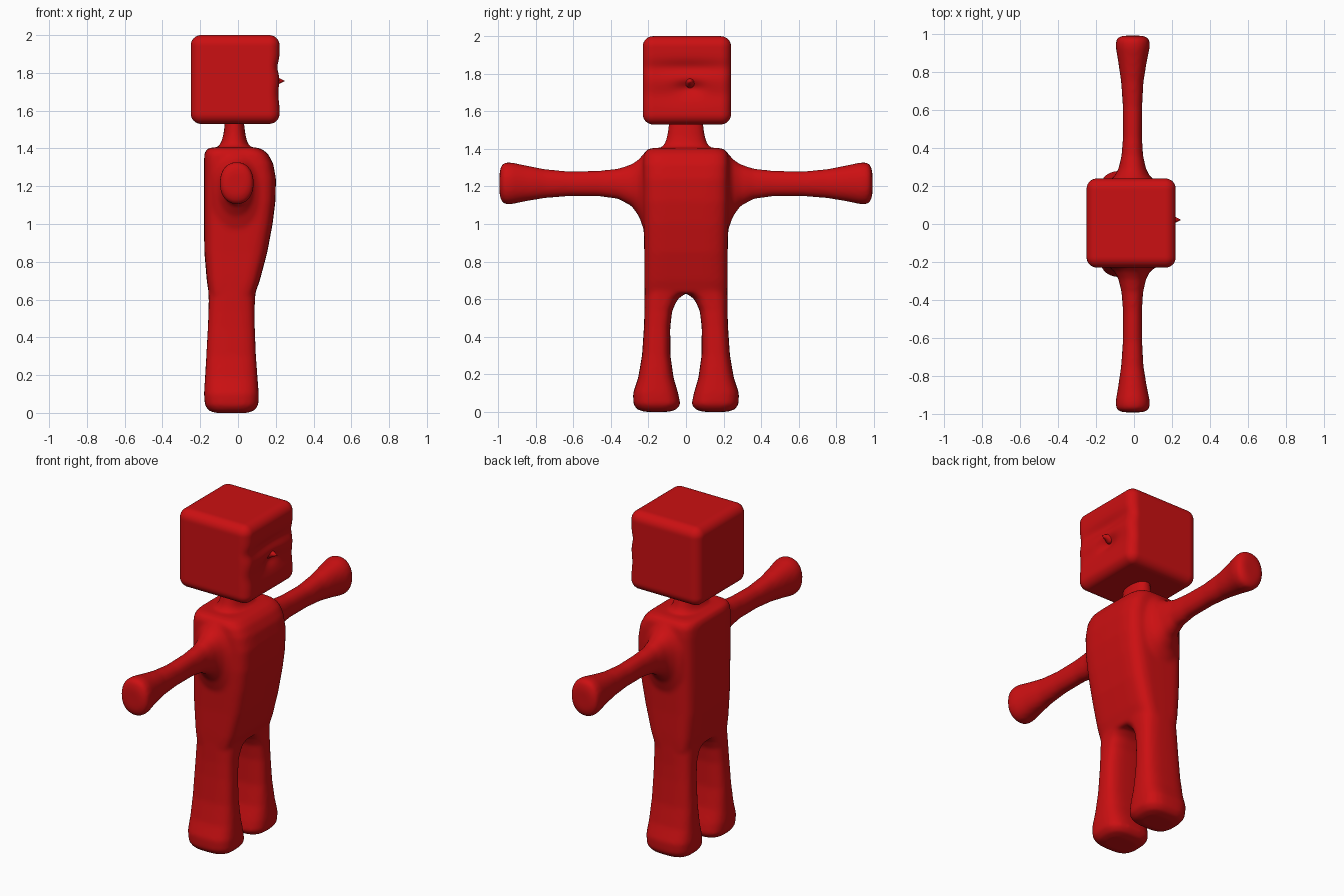
import bpy, bmesh, math
from mathutils import Vector

default = bpy.data.objects.get("Cube")
if default:
    bpy.data.objects.remove(default, do_unlink=True)

red = bpy.data.materials.new("red")
red.use_nodes = True
RED = (0.6, 0.005, 0.006, 1)
red.diffuse_color = RED
red.node_tree.nodes["Principled BSDF"].inputs["Base Color"].default_value = RED


def finish(name, bm):
    bmesh.ops.recalc_face_normals(bm, faces=bm.faces)
    mesh = bpy.data.meshes.new(name)
    bm.to_mesh(mesh)
    bm.free()
    obj = bpy.data.objects.new(name, mesh)
    bpy.context.collection.objects.link(obj)
    mesh.materials.append(red)
    for p in mesh.polygons:
        p.use_smooth = True
    return obj


def loft(bm, sections, place, power, sides=40):
    """Skin superellipse sections (t, u0, u1, v0, v1) and cap both ends."""
    rings = []
    for t, u0, u1, v0, v1 in sections:
        ring = []
        for i in range(sides):
            a = 2 * math.pi * i / sides
            c, s = math.cos(a), math.sin(a)
            u = (u0 + u1) / 2 + (u1 - u0) / 2 * math.copysign(abs(c) ** (2 / power), c)
            v = (v0 + v1) / 2 + (v1 - v0) / 2 * math.copysign(abs(s) ** (2 / power), s)
            ring.append(bm.verts.new(place(t, u, v)))
        rings.append(ring)
    for a, b in zip(rings, rings[1:]):
        for i in range(sides):
            j = (i + 1) % sides
            bm.faces.new((a[i], a[j], b[j], b[i]))
    bm.faces.new(rings[0])
    bm.faces.new(rings[-1])


# Sections: position along the part, then its extent in two directions
TORSO = [(0.63, -.155, .09, -.22, .22), (0.7, -.165, .115, -.222, .222),
         (0.85, -.178, .155, -.222, .222), (1.0, -.18, .183, -.226, .226),
         (1.12, -.18, .198, -.23, .23), (1.24, -.18, .201, -.23, .23),
         (1.32, -.18, .186, -.23, .23), (1.37, -.178, .16, -.225, .225),
         (1.395, -.168, .13, -.21, .21), (1.405, -.145, .1, -.18, .18)]
LEG = [(0.0, -.12, .05, .09, .22), (0.012, -.155, .085, .05, .26),
       (0.04, -.175, .108, .03, .28), (0.1, -.18, .11, .042, .282),
       (0.18, -.175, .104, .066, .255), (0.3, -.168, .095, .083, .234),
       (0.45, -.16, .089, .084, .224), (0.54, -.156, .088, .073, .221),
       (0.6, -.155, .09, .044, .221), (0.64, -.157, .094, -.01, .221),
       (0.72, -.16, .11, -.02, .221)]
ARM = [(0.15, -.15, .14, .9, 1.39), (0.225, -.135, .12, .97, 1.375),
       (0.25, -.105, .085, 1.04, 1.345), (0.29, -.082, .064, 1.095, 1.318),
       (0.36, -.066, .048, 1.133, 1.295), (0.46, -.058, .042, 1.147, 1.284),
       (0.62, -.059, .043, 1.148, 1.28), (0.75, -.068, .05, 1.138, 1.292),
       (0.86, -.084, .068, 1.12, 1.313), (0.93, -.096, .083, 1.105, 1.328),
       (0.965, -.096, .083, 1.105, 1.328), (0.985, -.085, .07, 1.125, 1.31),
       (0.993, -.055, .04, 1.16, 1.27)]
NECK = [(1.36, -.12, .085, -.15, .15), (1.405, -.108, .068, -.132, .132),
        (1.43, -.09, .05, -.112, .112), (1.47, -.078, .04, -.1, .1),
        (1.53, -.07, .032, -.092, .092), (1.57, -.07, .032, -.092, .092)]

# Body: all limbs fused into one soft skin
bm = bmesh.new()
loft(bm, TORSO, lambda t, u, v: (u, v, t), 5)
loft(bm, NECK, lambda t, u, v: (u, v, t), 2.3)
for side in (1, -1):
    loft(bm, LEG, lambda t, u, v: (u, side * v, t), 3)
    loft(bm, ARM, lambda t, u, v: (u, side * t, v), 2.2)
body = finish("body", bm)
remesh = body.modifiers.new("fuse", 'REMESH')
remesh.mode = 'VOXEL'
remesh.voxel_size = 0.011
remesh.use_smooth_shade = True
soften = body.modifiers.new("soften", 'SMOOTH')
soften.factor = 0.5
soften.iterations = 8

# Head: rounded block with a pressed-in face on the +x side
HALF, ROUND = 0.235, 0.055
CENTRE = Vector((-0.015, 0.005, 1.765))
bm = bmesh.new()
bmesh.ops.create_cube(bm, size=2 * HALF)
bmesh.ops.subdivide_edges(bm, edges=bm.edges[:], cuts=47, use_grid_fill=True)


def bump(d, width):
    return math.exp(-(d / width) ** 2)


for v in bm.verts:
    core = Vector([max(ROUND - HALF, min(HALF - ROUND, c)) for c in v.co])
    p = core + (v.co - core).normalized() * ROUND
    if p.x > 0.15:
        y, z = p.y, p.z + CENTRE.z
        fade = min(1, max(0, (p.x - 0.15) / 0.07))
        eyes = 0.02 * bump(z - 1.83, 0.04) * bump(y, 0.24)
        mouth = 0.012 * bump(z - 1.69, 0.05) * bump(y, 0.24)
        pocket = 0.025 * bump(z - 1.725, 0.035) * bump(y - 0.015, 0.07)
        p.x -= fade * (eyes + mouth + pocket)
    v.co = p + CENTRE
finish("head", bm)

# Nose: small pointed peak with a flared base
bm = bmesh.new()
NOSE = [(0.185, .035), (0.2, .026), (0.212, .018), (0.225, .012), (0.245, .002)]
loft(bm, [(x, -r, r, -r, r) for x, r in NOSE],
     lambda t, u, v: (t, 0.022 + u, 1.757 + v), 2, 16)
finish("nose", bm)
